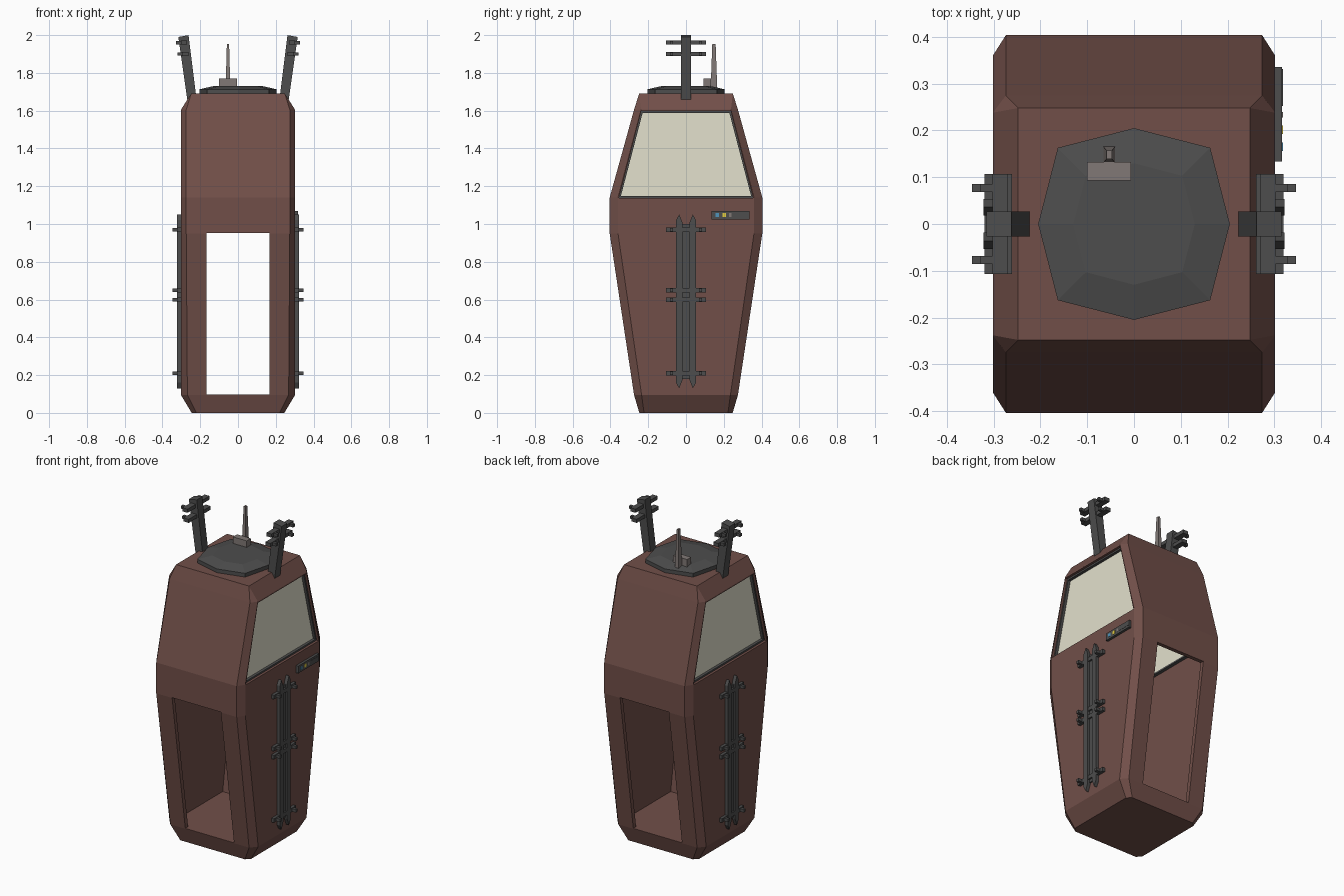
import bpy, bmesh

if "Cube" in bpy.data.objects:
    bpy.data.objects.remove(bpy.data.objects["Cube"])


def material(name, rgb):
    m = bpy.data.materials.new(name)
    m.diffuse_color = (*rgb, 1)
    m.use_nodes = True
    m.node_tree.nodes["Principled BSDF"].inputs["Base Color"].default_value = m.diffuse_color
    return m


BROWN = material("rust_brown", (0.165, 0.078, 0.066))
DARK = material("dark_grey", (0.075, 0.075, 0.075))
LIGHT = material("warm_grey", (0.22, 0.19, 0.18))
GLASS = material("pale_glass", (0.77, 0.75, 0.61))
BLUE = material("blue", (0.08, 0.3, 0.5))
YELLOW = material("yellow", (0.75, 0.6, 0.05))


def finish(name, bm, mat):
    bmesh.ops.remove_doubles(bm, verts=bm.verts, dist=0.0001)
    bmesh.ops.recalc_face_normals(bm, faces=bm.faces)
    me = bpy.data.meshes.new(name)
    bm.to_mesh(me)
    bm.free()
    ob = bpy.data.objects.new(name, me)
    bpy.context.collection.objects.link(ob)
    if mat:
        me.materials.append(mat)
    return ob


def loft(bm, rings):
    """Skin closed rings of equal length and cap both ends."""
    rows = [[bm.verts.new(p) for p in r] for r in rings]
    n = len(rows[0])
    for a, b in zip(rows, rows[1:]):
        for i in range(n):
            bm.faces.new((a[i], a[(i + 1) % n], b[(i + 1) % n], b[i]))
    bm.faces.new(rows[0])
    bm.faces.new(rows[-1])


def rect(a, b, z):
    return [(a, b, z), (-a, b, z), (-a, -b, z), (a, -b, z)]


def box(bm, x, y, z):
    loft(bm, [[(x[i], y[j], k) for i, j in ((0, 0), (1, 0), (1, 1), (0, 1))] for k in z])


def prism_x(bm, pts, x0, x1):
    loft(bm, [[(x, y, z) for y, z in pts] for x in (x0, x1)])


def prism_y(bm, pts, y0, y1):
    loft(bm, [[(x, y, z) for x, z in pts] for y in (y0, y1)])


def octagon(a, b, fx, sy, z):
    """Chamfered rectangle: half sizes a, b; flat half widths fx, sy."""
    q = [(a, sy), (fx, b), (-fx, b), (-a, sy)]
    return [(x, y, z) for x, y in q + [(-x, -y) for x, y in q]]


def cut(target, bm):
    cutter = finish("cutter", bm, None)
    cutter.hide_render = True
    mod = target.modifiers.new("cut", 'BOOLEAN')
    mod.operation, mod.solver, mod.object = 'DIFFERENCE', 'EXACT', cutter
    bpy.context.view_layer.objects.active = target
    bpy.ops.object.modifier_apply(modifier=mod.name)
    bpy.data.objects.remove(cutter)


# Cabin shell
bm = bmesh.new()
loft(bm, [octagon(0.245, 0.247, 0.22, 0.222, 0.0), octagon(0.302, 0.275, 0.268, 0.235, 0.095),
          octagon(0.302, 0.404, 0.274, 0.36, 0.95), octagon(0.302, 0.404, 0.274, 0.36, 1.14),
          octagon(0.302, 0.275, 0.274, 0.238, 1.605), octagon(0.248, 0.248, 0.248, 0.248, 1.69)])
cabin = finish("cabin_shell", bm, BROWN)

# Hollow interior, then through doorway and side windows
bm = bmesh.new()
loft(bm, [rect(0.278, 0.248, 0.095), rect(0.278, 0.38, 0.95), rect(0.278, 0.38, 1.14),
          rect(0.278, 0.255, 1.60), rect(0.235, 0.235, 1.67)])
cut(cabin, bm)
bm = bmesh.new()
box(bm, (-0.166, 0.166), (-1, 1), (0.098, 0.952))
cut(cabin, bm)
opening = [(-0.355, 1.137), (0.355, 1.137), (0.237, 1.597), (-0.237, 1.597)]
inner = [(-0.345, 1.147), (0.345, 1.147), (0.230, 1.587), (-0.230, 1.587)]
bm = bmesh.new()
prism_x(bm, opening, -1, 1)
cut(cabin, bm)

for s, side in ((1, "right"), (-1, "left")):
    # Window frame and recessed pane
    bm = bmesh.new()
    loops = [[bm.verts.new((s * x, y, z)) for y, z in pts]
             for x, pts in ((0.258, opening), (0.287, opening), (0.287, inner), (0.258, inner))]
    for k in range(4):
        a, b = loops[k], loops[(k + 1) % 4]
        for i in range(4):
            j = (i + 1) % 4
            bm.faces.new((a[i], a[j], b[j], b[i]))
    finish(side + "_window_frame", bm, DARK)
    bm = bmesh.new()
    prism_x(bm, inner, s * 0.262, s * 0.270)
    finish(side + "_window_pane", bm, GLASS)

    # Twin vertical rails with pointed ends and a thin backing strip
    bm = bmesh.new()
    for t in (1, -1):
        prism_x(bm, [(t * y, z) for y, z in ((0.053, 0.16), (0.036, 0.13), (0.018, 0.175),
                     (0.018, 1.005), (0.036, 1.05), (0.053, 1.02))], s * 0.298, s * 0.322)
    box(bm, (s * 0.298, s * 0.31), (-0.02, 0.02), (0.18, 1.0))
    finish(side + "_rails", bm, DARK)

    # Rail crossbars with outward pegs
    bm = bmesh.new()
    for z in (0.97, 0.65, 0.60, 0.21):
        box(bm, (s * 0.298, s * 0.32), (-0.107, 0.107), (z - 0.012, z + 0.012))
        for y in (-0.077, 0.077):
            box(bm, (s * 0.315, s * 0.346), (y - 0.009, y + 0.009), (z - 0.009, z + 0.009))
    finish(side + "_rail_crossbars", bm, DARK)

    # Leaning roof post
    bm = bmesh.new()
    prism_y(bm, [(s * x, z) for x, z in ((0.22, 1.665), (0.267, 1.648), (0.316, 1.99),
                                         (0.262, 2.0))], -0.027, 0.027)
    finish(side + "_roof_post", bm, DARK)

    # Post crossbars with pegs
    bm = bmesh.new()
    for x, z in ((0.285, 1.96), (0.277, 1.90)):
        box(bm, (s * (x - 0.016), s * (x + 0.018)), (-0.107, 0.107), (z - 0.011, z + 0.011))
        for y in (-0.077, 0.077):
            box(bm, (s * (x + 0.015), s * (x + 0.043)), (y - 0.009, y + 0.009), (z - 0.009, z + 0.009))
    finish(side + "_post_crossbars", bm, DARK)


# Eight-sided roof plate with a raised centre
def plate(a, d, z):
    return [(x, y, z) for x, y in ((a, 0), (d, d), (0, a), (-d, d), (-a, 0), (-d, -d), (0, -a), (d, -d))]


bm = bmesh.new()
loft(bm, [plate(0.205, 0.163, 1.685), plate(0.205, 0.163, 1.713), plate(0.13, 0.103, 1.73)])
finish("roof_plate", bm, DARK)

# Antenna mount and tapered mast
bm = bmesh.new()
box(bm, (-0.10, -0.006), (0.093, 0.133), (1.70, 1.77))
finish("antenna_mount", bm, LIGHT)
bm = bmesh.new()
loft(bm, [[(-0.053 + i * w, 0.148 + j * d, z) for i, j in ((-1, -1), (1, -1), (1, 1), (-1, 1))]
          for w, d, z in ((0.013, 0.018, 1.70), (0.006, 0.009, 1.952))])
finish("antenna_mast", bm, LIGHT)

# Control panel on the right side with buttons
bm = bmesh.new()
box(bm, (0.295, 0.317), (0.134, 0.336), (1.025, 1.07))
finish("control_panel", bm, DARK)
for name, y, mat, w in (("blue_button", 0.165, BLUE, 0.009), ("yellow_button", 0.202, YELLOW, 0.009),
                        ("grey_button", 0.234, LIGHT, 0.006), ("panel_cover", 0.292, DARK, 0.04)):
    bm = bmesh.new()
    box(bm, (0.31, 0.3185), (y - w, y + w), (1.038, 1.058))
    finish(name, bm, mat)
